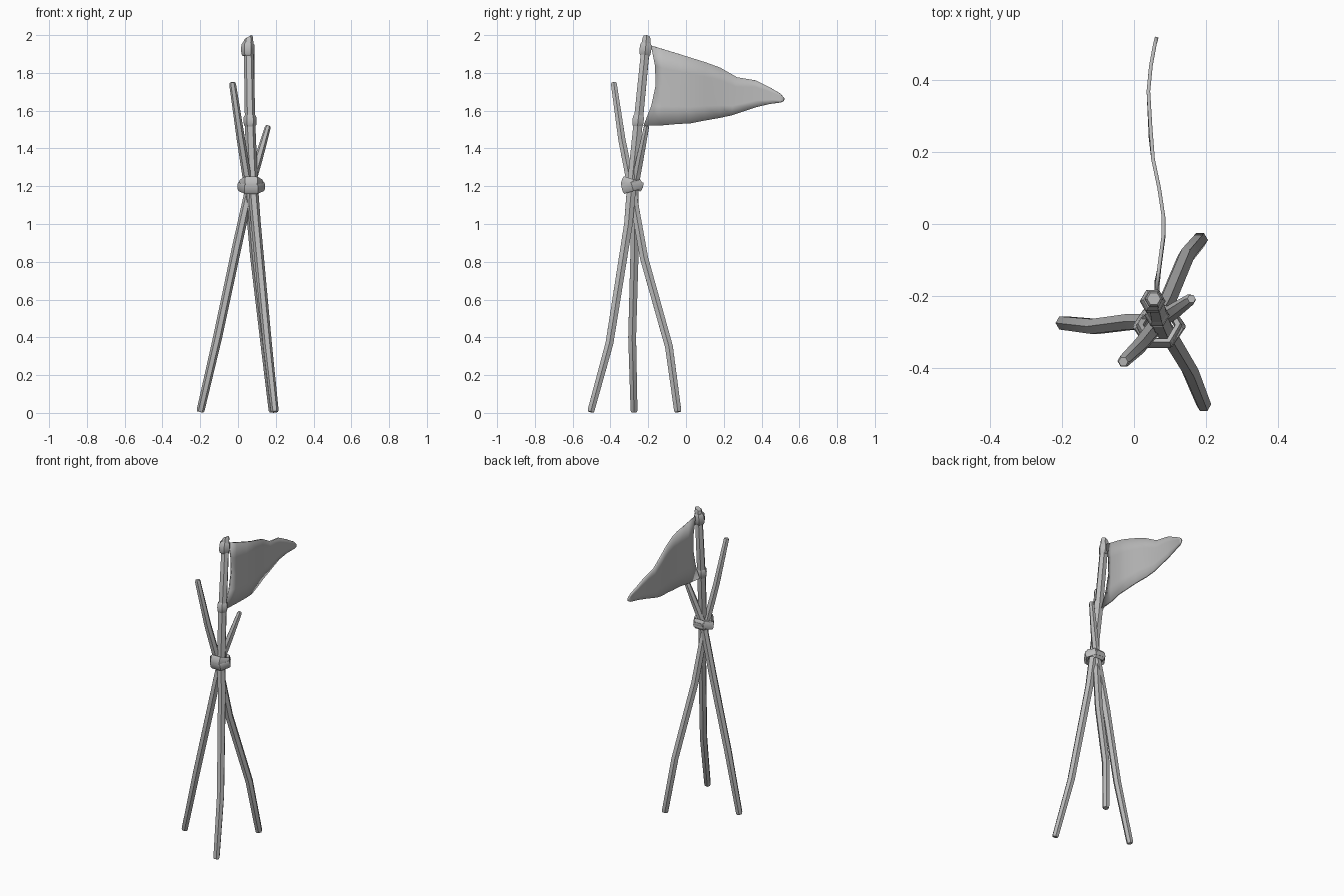
import bpy, bmesh, math
from mathutils import Vector, Matrix

if "Cube" in bpy.data.objects:
    bpy.data.objects.remove(bpy.data.objects["Cube"])

grey = bpy.data.materials.new("weathered grey")
grey.diffuse_color = (0.5, 0.5, 0.5, 1)
grey.use_nodes = True
grey.node_tree.nodes["Principled BSDF"].inputs["Base Color"].default_value = grey.diffuse_color


def finish(name, bm, angle=40):
    bmesh.ops.recalc_face_normals(bm, faces=bm.faces)
    me = bpy.data.meshes.new(name)
    bm.to_mesh(me)
    bm.free()
    ob = bpy.data.objects.new(name, me)
    bpy.context.collection.objects.link(ob)
    me.materials.append(grey)
    bpy.ops.object.select_all(action='DESELECT')
    ob.select_set(True)
    bpy.context.view_layer.objects.active = ob
    bpy.ops.object.shade_smooth_by_angle(angle=math.radians(angle))
    return ob


def loft(bm, loops, closed=False):
    rings = [[bm.verts.new(p) for p in lp] for lp in loops]
    n = len(rings[0])
    pairs = list(zip(rings, rings[1:]))
    if closed:
        pairs.append((rings[-1], rings[0]))
    for a, b in pairs:
        for i in range(n):
            j = (i + 1) % n
            bm.faces.new((a[i], a[j], b[j], b[i]))
    if not closed:
        bm.faces.new(rings[0][::-1])
        bm.faces.new(rings[-1])


def tube(name, pts, sides=6, slant=0.0):
    """Tapered stick through (x, y, z, radius) points, with chamfered ends."""
    P = [Vector(p[:3]) for p in pts]
    R = [p[3] for p in pts]
    d0, d1 = (P[1] - P[0]).normalized(), (P[-1] - P[-2]).normalized()
    P = [P[0], P[0] + d0 * 0.01] + P[1:-1] + [P[-1] - d1 * 0.012, P[-1]]
    R = [R[0] * 0.8, R[0]] + R[1:-1] + [R[-1], R[-1] * 0.75]
    loops = []
    for k, (p, r) in enumerate(zip(P, R)):
        d = (P[min(k + 1, len(P) - 1)] - P[max(k - 1, 0)]).normalized()
        u = Vector((1, 0, 0))
        u = (u - d * u.dot(d)).normalized()
        v = d.cross(u)
        lp = []
        for i in range(sides):
            t = math.tau * i / sides
            q = p + u * r * math.cos(t) + v * r * math.sin(t)
            if k >= len(P) - 2:
                q.z += slant * math.cos(t)
            lp.append(q)
        loops.append(lp)
    bm = bmesh.new()
    loft(bm, loops)
    return finish(name, bm)


# Three crossing poles
tube("flag_pole", [(0.195, -0.505, 0.005, 0.021), (0.155, -0.405, 0.37, 0.024),
                   (0.095, -0.305, 1.0, 0.026), (0.078, -0.288, 1.2, 0.028),
                   (0.065, -0.257, 1.5, 0.028), (0.055, -0.208, 1.99, 0.025)], slant=0.01)
tube("back_pole", [(0.185, -0.043, 0.005, 0.022), (0.145, -0.09, 0.35, 0.024),
                   (0.09, -0.222, 0.82, 0.025), (0.055, -0.29, 1.2, 0.024),
                   (0.015, -0.34, 1.45, 0.022), (-0.03, -0.383, 1.75, 0.018)])
tube("left_pole", [(-0.2, -0.275, 0.005, 0.021), (-0.108, -0.285, 0.4, 0.024),
                   (-0.008, -0.272, 0.87, 0.025), (0.065, -0.272, 1.2, 0.024),
                   (0.11, -0.243, 1.35, 0.022), (0.16, -0.208, 1.52, 0.016)])

# Two crossing rope bands lashing the poles together
for name, tilt, zc, rx, ry in (("lower_lashing", 16, 1.198, 0.073, 0.057),
                               ("upper_lashing", -18, 1.212, 0.064, 0.060)):
    rot = Matrix.Rotation(math.radians(tilt), 3, 'X')
    loops = []
    for i in range(6):
        t = math.tau * i / 6
        c, s = math.cos(t), math.sin(t) * 1.12
        prof = ((0.7, -0.016), (0.92, -0.025), (1, -0.014),
                (1, 0.014), (0.92, 0.025), (0.7, 0.016))
        loops.append([Vector((0.07, -0.285, zc)) + rot @ Vector((c * rx * f, s * ry * f, h))
                      for f, h in prof])
    bm = bmesh.new()
    loft(bm, loops, closed=True)
    finish(name, bm)

# Ties holding the flag to its pole
tube("upper_tie", [(0.052, -0.218, 1.89, 0.034), (0.052, -0.215, 1.925, 0.036),
                   (0.052, -0.211, 1.962, 0.034)])
tube("lower_tie", [(0.064, -0.257, 1.515, 0.033), (0.064, -0.254, 1.547, 0.035),
                   (0.063, -0.25, 1.58, 0.033)])

# Ragged pennant: columns of (top y, top z, bottom y, bottom z, x)
cols = [(-0.185, 1.945, -0.225, 1.52, 0.062), (-0.12, 1.925, -0.13, 1.522, 0.070),
        (-0.03, 1.898, -0.04, 1.53, 0.082), (0.02, 1.882, 0.02, 1.532, 0.082),
        (0.10, 1.857, 0.10, 1.548, 0.070), (0.18, 1.828, 0.18, 1.562, 0.053),
        (0.27, 1.777, 0.24, 1.575, 0.046), (0.37, 1.76, 0.37, 1.618, 0.040),
        (0.44, 1.725, 0.44, 1.635, 0.047), (0.50, 1.69, 0.50, 1.643, 0.058),
        (0.52, 1.665, 0.518, 1.652, 0.063)]
bm = bmesh.new()
rows = 4
grid = []
for k, (ty, tz, by, bz, x) in enumerate(cols):
    col = []
    for r in range(rows + 1):
        f = r / rows
        y = ty + (by - ty) * f
        if k == 0:                      # hoist edge bows away from the pole
            y += 0.045 * math.sin(math.pi * f)
        col.append(bm.verts.new((x, y, tz + (bz - tz) * f)))
    grid.append(col)
for a, b in zip(grid, grid[1:]):
    for r in range(rows):
        bm.faces.new((a[r], b[r], b[r + 1], a[r + 1]))
flag = finish("pennant", bm)
mod = flag.modifiers.new("cloth thickness", 'SOLIDIFY')
mod.thickness = 0.01
mod.offset = 0
